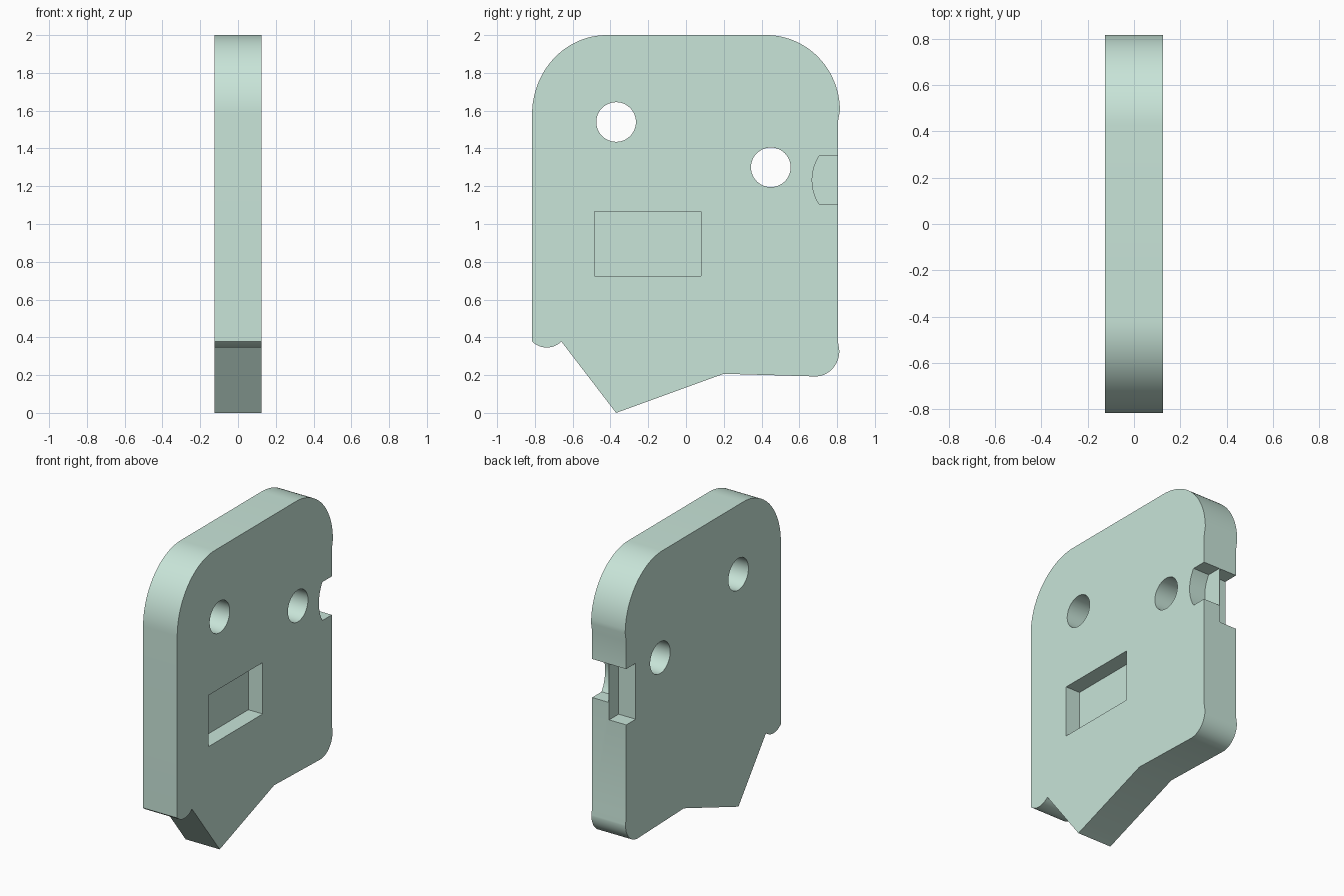
import bpy, bmesh
from math import sin, cos, radians, atan2, pi, hypot

if "Cube" in bpy.data.objects:
    bpy.data.objects.remove(bpy.data.objects["Cube"])


def prism(name, profile, x0, x1):
    """Extrude a closed (y, z) profile from x0 to x1."""
    bm = bmesh.new()
    base = bm.faces.new([bm.verts.new((x0, y, z)) for y, z in profile])
    ext = bmesh.ops.extrude_face_region(bm, geom=[base])
    verts = [v for v in ext["geom"] if isinstance(v, bmesh.types.BMVert)]
    bmesh.ops.translate(bm, verts=verts, vec=(x1 - x0, 0, 0))
    bmesh.ops.recalc_face_normals(bm, faces=bm.faces[:])
    mesh = bpy.data.meshes.new(name)
    bm.to_mesh(mesh)
    bm.free()
    ob = bpy.data.objects.new(name, mesh)
    bpy.context.collection.objects.link(ob)
    return ob


def arc(cy, cz, ry, rz, a0, a1, n=24):
    """Elliptical arc points, angles in degrees."""
    steps = [radians(a0 + (a1 - a0) * i / n) for i in range(n + 1)]
    return [(cy + ry * cos(t), cz + rz * sin(t)) for t in steps]


def bulge(p, q, sag, n=16):
    """Arc from p to q bowing out by sag to the right of the direction p-q."""
    dy, dz = q[0] - p[0], q[1] - p[1]
    c = hypot(dy, dz)
    r = (c * c / 4 + sag * sag) / (2 * sag)
    cy = (p[0] + q[0]) / 2 - dz / c * (r - sag)
    cz = (p[1] + q[1]) / 2 + dy / c * (r - sag)
    a0 = atan2(p[1] - cz, p[0] - cy)
    a1 = atan2(q[1] - cz, q[0] - cy)
    if a1 < a0:
        a1 += 2 * pi
    return [(cy + r * cos(a0 + (a1 - a0) * i / n),
             cz + r * sin(a0 + (a1 - a0) * i / n)) for i in range(n + 1)]


# Plate outline, counter-clockwise in (y, z)
outline = [(-0.37, 0.0), (0.20, 0.207)]
outline += arc(0.685, 0.33, 0.127, 0.137, -90, 0) + [(0.804, 0.38), (0.804, 1.54)]
outline += arc(0.425, 1.60, 0.39, 0.40, 0, 90)
outline += arc(-0.42, 1.58, 0.395, 0.42, 90, 180)
outline += bulge((-0.815, 0.378), (-0.66, 0.378), 0.032)
plate = prism("plate", outline, -0.125, 0.125)

# Cutters: two through holes, front pocket, and the two halves of the edge notch
cutters = [
    prism("hole_upper", arc(-0.37, 1.54, 0.105, 0.105, 0, 352.5, 47), -0.3, 0.3),
    prism("hole_side", arc(0.449, 1.30, 0.105, 0.105, 0, 352.5, 47), -0.3, 0.3),
    prism("pocket", [(-0.485, 0.725), (0.08, 0.725), (0.08, 1.065), (-0.485, 1.065)], 0.02, 0.3),
    prism("notch_round", bulge((0.705, 1.36), (0.705, 1.105), 0.037)
          + [(1.0, 1.105), (1.0, 1.36)], 0.006, 0.3),
    prism("notch_square", [(0.705, 0.99), (1.0, 0.99), (1.0, 1.36), (0.705, 1.36)], -0.3, 0.0),
]
bpy.context.view_layer.objects.active = plate
for cutter in cutters:
    mod = plate.modifiers.new(cutter.name, "BOOLEAN")
    mod.operation, mod.solver, mod.object = "DIFFERENCE", "EXACT", cutter
    cutter.hide_render = True
    bpy.ops.object.modifier_apply(modifier=mod.name)
    bpy.data.objects.remove(cutter)

# Pale green finish, rounded corners smooth
mat = bpy.data.materials.new("pale_green")
mat.diffuse_color = (0.58, 0.78, 0.69, 1)
mat.use_nodes = True
mat.node_tree.nodes["Principled BSDF"].inputs["Base Color"].default_value = mat.diffuse_color
plate.data.materials.clear()
plate.data.materials.append(mat)
bpy.ops.object.select_all(action="DESELECT")
plate.select_set(True)
bpy.ops.object.shade_smooth_by_angle(angle=radians(25))
